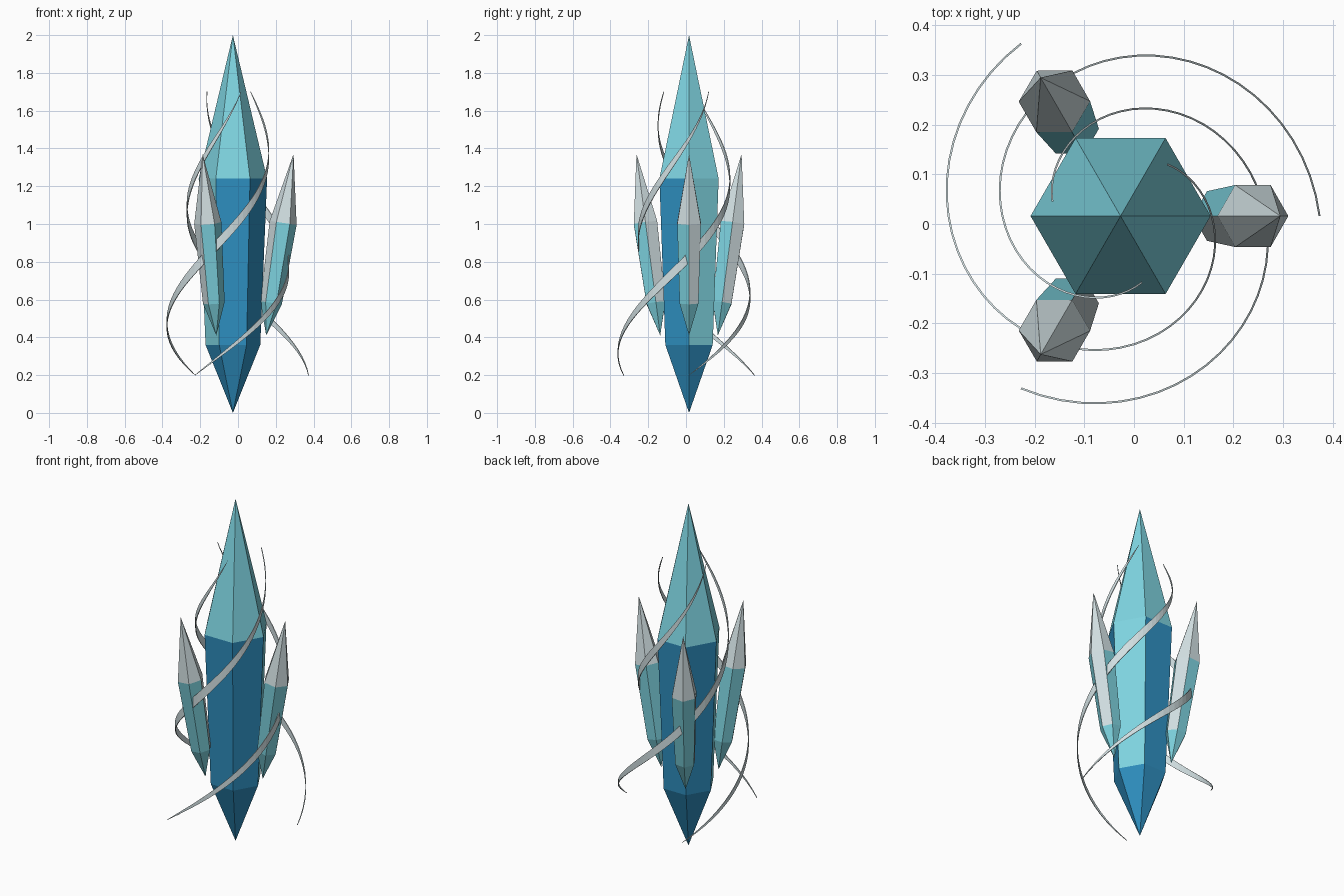
import bpy, bmesh, math
from mathutils import Vector, Matrix

if "Cube" in bpy.data.objects:
    bpy.data.objects.remove(bpy.data.objects["Cube"])

CX, CY = -0.027, 0.016        # axis of the crystal cluster


def material(name, rgb):
    m = bpy.data.materials.new(name)
    m.diffuse_color = (*rgb, 1.0)
    m.use_nodes = True
    m.node_tree.nodes["Principled BSDF"].inputs["Base Color"].default_value = m.diffuse_color
    return m


BLUE = material("deep_blue", (0.028, 0.28, 0.54))
CYAN = material("pale_cyan", (0.21, 0.66, 0.75))
SILVER = material("silver", (0.64, 0.74, 0.76))


def add_object(name, bm, mats):
    bmesh.ops.recalc_face_normals(bm, faces=bm.faces)
    mesh = bpy.data.meshes.new(name)
    bm.to_mesh(mesh)
    bm.free()
    for m in mats:
        mesh.materials.append(m)
    obj = bpy.data.objects.new(name, mesh)
    bpy.context.collection.objects.link(obj)
    return obj


def crystal(name, length, radius, body, accent):
    """Six-sided crystal pointed at both ends, base tip at the origin.
    Top facets and two opposite sides take the accent colour."""
    bm = bmesh.new()

    def ring(r, z):
        return [bm.verts.new((r * math.cos(math.radians(60 * i)),
                              r * math.sin(math.radians(60 * i)), z)) for i in range(6)]

    bottom = bm.verts.new((0, 0, 0))
    low = ring(radius * 0.8, length * 0.18)
    high = ring(radius, length * 0.62)
    top = bm.verts.new((0, 0, length))
    for i in range(6):
        j = (i + 1) % 6
        bm.faces.new((bottom, low[j], low[i]))
        side = bm.faces.new((low[i], low[j], high[j], high[i]))
        side.material_index = 1 if i % 3 == 0 else 0
        bm.faces.new((high[i], high[j], top)).material_index = 1
    return add_object(name, bm, (body, accent))


def ribbon(name, start, steps=48):
    """Thin upright band spiralling up and inward, tapering at both ends."""
    bm = bmesh.new()
    rows = []
    for k in range(steps + 1):
        t = k / steps
        a = start + math.radians(288) * t
        r = 0.40 - 0.26 * t
        z = 0.2 + 1.5 * t
        h = 0.03 * math.sin(math.pi * t) + 0.001
        rows.append([bm.verts.new((CX + (r + dr) * math.cos(a),
                                   CY + (r + dr) * math.sin(a), z + dz))
                     for dr, dz in ((-0.002, -h), (0.002, -h), (0.002, h), (-0.002, h))])
    for p, q in zip(rows, rows[1:]):
        for i in range(4):
            j = (i + 1) % 4
            bm.faces.new((p[i], p[j], q[j], q[i]))
    bm.faces.new(rows[0])
    bm.faces.new(rows[-1])
    return add_object(name, bm, (SILVER,))


# Main crystal
main = crystal("main_crystal", 2.0, 0.181, BLUE, CYAN)
main.location = (CX, CY, 0)

# Three smaller crystals leaning outward, each with a spiral ribbon
for n in range(3):
    a = math.radians(120 * n)
    out = Vector((math.cos(a), math.sin(a), 0))
    tilt_axis = Vector((0, 0, 1)).cross(out)
    shard = crystal(f"side_crystal_{n + 1}", 0.972, 0.072, CYAN, SILVER)
    base = Vector((CX, CY, 0.41)) + out * 0.176
    shard.matrix_world = Matrix.Translation(base) @ Matrix.Rotation(0.15, 4, tilt_axis)
    ribbon(f"spiral_ribbon_{n + 1}", a)
